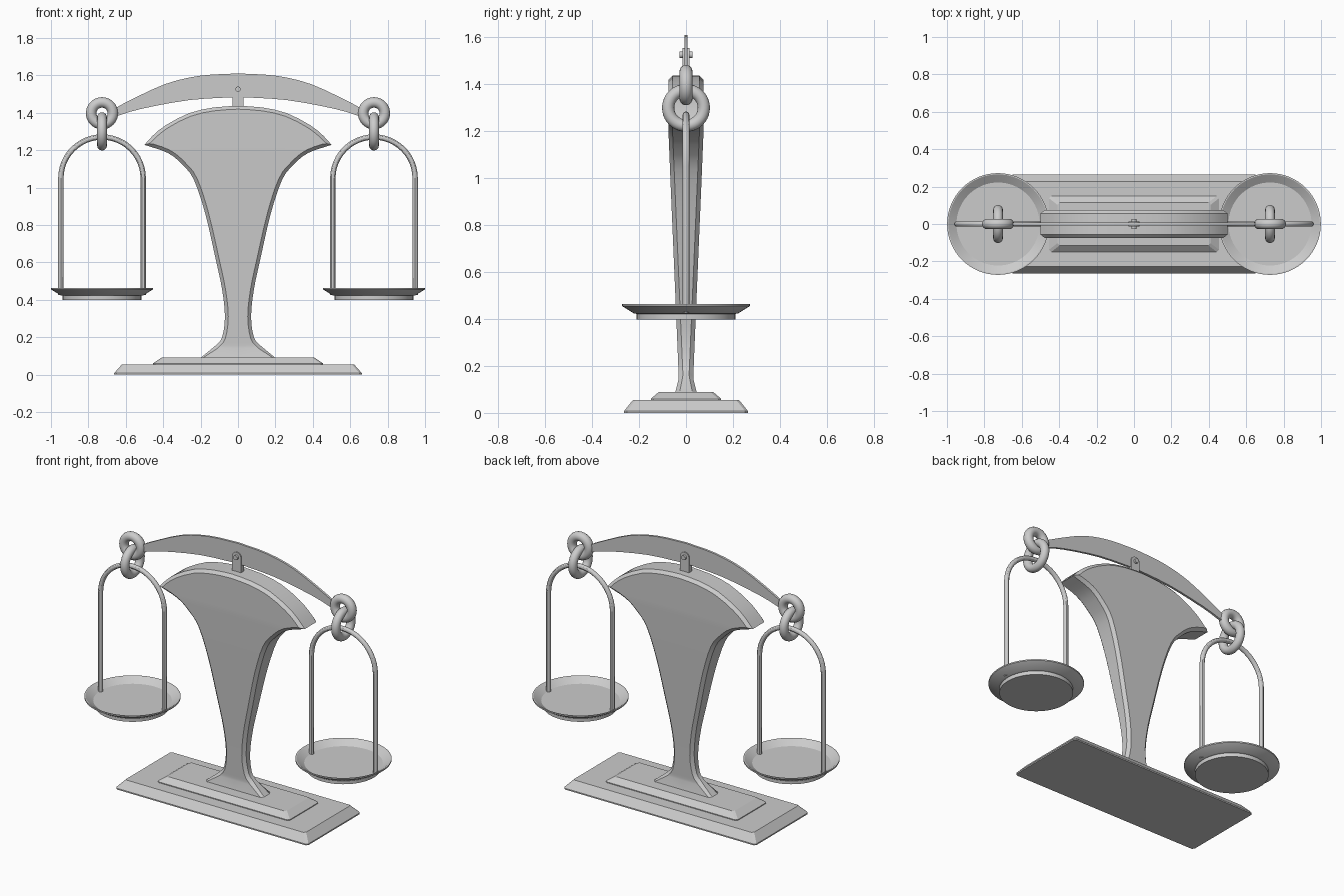
import bpy, bmesh, math
from mathutils import Vector

if "Cube" in bpy.data.objects:
    bpy.data.objects.remove(bpy.data.objects["Cube"])


def finish(ob, angle=30):
    bpy.ops.object.select_all(action='DESELECT')
    ob.select_set(True)
    bpy.context.view_layer.objects.active = ob
    bpy.ops.object.shade_smooth_by_angle(angle=math.radians(angle))
    return ob


def make(name, verts, faces, angle=30):
    me = bpy.data.meshes.new(name)
    bm = bmesh.new()
    vs = [bm.verts.new(v) for v in verts]
    for f in faces:
        bm.faces.new([vs[i] for i in f])
    bmesh.ops.remove_doubles(bm, verts=bm.verts, dist=1e-5)
    bmesh.ops.recalc_face_normals(bm, faces=bm.faces)
    bm.to_mesh(me)
    bm.free()
    ob = bpy.data.objects.new(name, me)
    bpy.context.collection.objects.link(ob)
    return finish(ob, angle)


def loft(name, rings, cap=True, angle=30):
    n = len(rings[0])
    faces = [(k * n + i, k * n + (i + 1) % n, (k + 1) * n + (i + 1) % n, (k + 1) * n + i)
             for k in range(len(rings) - 1) for i in range(n)]
    if cap:
        faces += [tuple(range(n)), tuple(range((len(rings) - 1) * n, len(rings) * n))]
    return make(name, [p for r in rings for p in r], faces, angle)


def tier(name, levels):
    # stacked rectangles with slightly clipped corners
    c = 0.012
    rings = []
    for x, y, z in levels:
        q = [(x, y - c), (x - c, y), (c - x, y), (-x, y - c),
             (-x, c - y), (c - x, -y), (x - c, -y), (x, c - y)]
        rings.append([(a, b, z) for a, b in q])
    return loft(name, rings, angle=20)


def extrude_xz(name, outline, h):
    return loft(name, [[(x, y, z) for x, z in outline] for y in (-h, h)])


def smooth_curve(pts, steps=3):
    # Catmull-Rom through the points
    p = [Vector(q) for q in pts]
    p = [2 * p[0] - p[1]] + p + [2 * p[-1] - p[-2]]
    out = []
    for i in range(1, len(p) - 2):
        for s in range(steps):
            t = s / steps
            a, b, c, d = p[i - 1:i + 3]
            out.append(0.5 * (2 * b + (c - a) * t + (2 * a - 5 * b + 4 * c - d) * t * t
                              + (3 * b - a - 3 * c + d) * t ** 3))
    return out + [p[-2]]


# Stepped base
tier("base_plate", [(0.662, 0.264, 0), (0.662, 0.264, 0.008), (0.62, 0.226, 0.055)])
tier("base_step", [(0.455, 0.15, 0.05), (0.455, 0.15, 0.06), (0.41, 0.115, 0.09)])

# Fan-headed column: one quarter with a chamfered edge, mirrored both ways
side = smooth_curve([(0.12, 0.155), (0.085, 0.2), (0.07, 0.31), (0.085, 0.455), (0.12, 0.62),
                     (0.175, 0.86), (0.235, 1.04), (0.295, 1.12), (0.375, 1.185), (0.5, 1.228)])
crown = smooth_curve([(0.5, 1.228), (0.455, 1.278), (0.385, 1.334), (0.26, 1.398), (0.13, 1.428), (0, 1.437)], 2)
outline = [Vector((0.205, 0.085))] + side + crown[1:]


def thickness(z):
    if z < 0.16:
        return 0.046 - (z - 0.085) * 0.2
    return 0.031 + 0.044 * min(1, (z - 0.16) / 1.03)


ch = 0.018
verts = []
for i, p in enumerate(outline):
    before = outline[i - 1] if i else p - (outline[1] - p)
    after = outline[i + 1] if i < len(outline) - 1 else Vector((-before.x, before.y))
    d1, d2 = (p - before).normalized(), (after - p).normalized()
    n1, n2 = Vector((-d1.y, d1.x)), Vector((-d2.y, d2.x))
    q = p + ch * (n1 + n2) / (1 + max(n1.dot(n2), -0.2))
    if i == 0:
        q.y = p.y
    if i == len(outline) - 1:
        q.x = 0
    t = thickness(p.y)
    verts += [(0, -t, q.y), (q.x, -t, q.y), (p.x, ch - t, p.y), (p.x, 0, p.y)]
faces = [(r * 4 + c, r * 4 + c + 1, r * 4 + c + 5, r * 4 + c + 4)
         for r in range(len(outline) - 1) for c in range(3)]
column = make("column", verts, faces, 25)
m = column.modifiers.new("mirror", 'MIRROR')
m.use_axis = (True, True, False)

# Pivot bracket with pin
arc = [(0.03 * math.cos(a), 1.526 + 0.03 * math.sin(a)) for a in [math.pi * k / 12 for k in range(13)]]
extrude_xz("pivot_bracket", [(0.03, 1.42)] + arc + [(-0.03, 1.42)], 0.014)
bpy.ops.mesh.primitive_cylinder_add(vertices=20, radius=0.014, depth=0.054,
                                    location=(0, 0, 1.526), rotation=(math.pi / 2, 0, 0))
bpy.context.object.name = "pivot_pin"
finish(bpy.context.object)

# Thin curved beam
top = smooth_curve([(-0.67, 1.415), (-0.6, 1.455), (-0.39, 1.553), (-0.2, 1.598), (0, 1.61)])
low = smooth_curve([(-0.67, 1.375), (-0.52, 1.42), (-0.257, 1.468), (0, 1.484)])
top += [Vector((-p.x, p.y)) for p in reversed(top[:-1])]
low += [Vector((-p.x, p.y)) for p in reversed(low[:-1])]
extrude_xz("beam", [tuple(p) for p in top + low[::-1]], 0.007)


def ring(name, x, z, major, minor, rot):
    bpy.ops.mesh.primitive_torus_add(major_segments=40, minor_segments=16, major_radius=major,
                                     minor_radius=minor, location=(x, 0, z), rotation=rot)
    bpy.context.object.name = name
    finish(bpy.context.object)


# Hanging sets: two linked rings, arched handle, dish
for label, cx in (("left", -0.727), ("right", 0.727)):
    ring(label + "_beam_ring", cx, 1.397, 0.058, 0.028, (math.pi / 2, 0, 0))
    ring(label + "_hanging_ring", cx, 1.3, 0.076, 0.026, (0, math.pi / 2, 0))

    r, spring, tube = 0.22, 1.05, 0.0145
    path = [(-r, 0.425, math.pi)]
    path += [(r * math.cos(a), spring + r * math.sin(a), a)
             for a in [math.pi * (1 - k / 24) for k in range(25)]]
    path += [(r, 0.425, 0)]
    loft(label + "_handle", [[(cx + x + tube * math.cos(b) * math.cos(a), tube * math.sin(b),
                               z + tube * math.cos(b) * math.sin(a))
                              for b in [math.tau * j / 12 for j in range(12)]] for x, z, a in path])

    dish = [(0.21, 0.398), (0.21, 0.422), (0.222, 0.424), (0.272, 0.455),
            (0.272, 0.463), (0.265, 0.463), (0.222, 0.434)]
    loft(label + "_dish", [[(cx + q * math.cos(b), q * math.sin(b), z)
                            for b in [math.tau * j / 64 for j in range(64)]] for q, z in dish])
